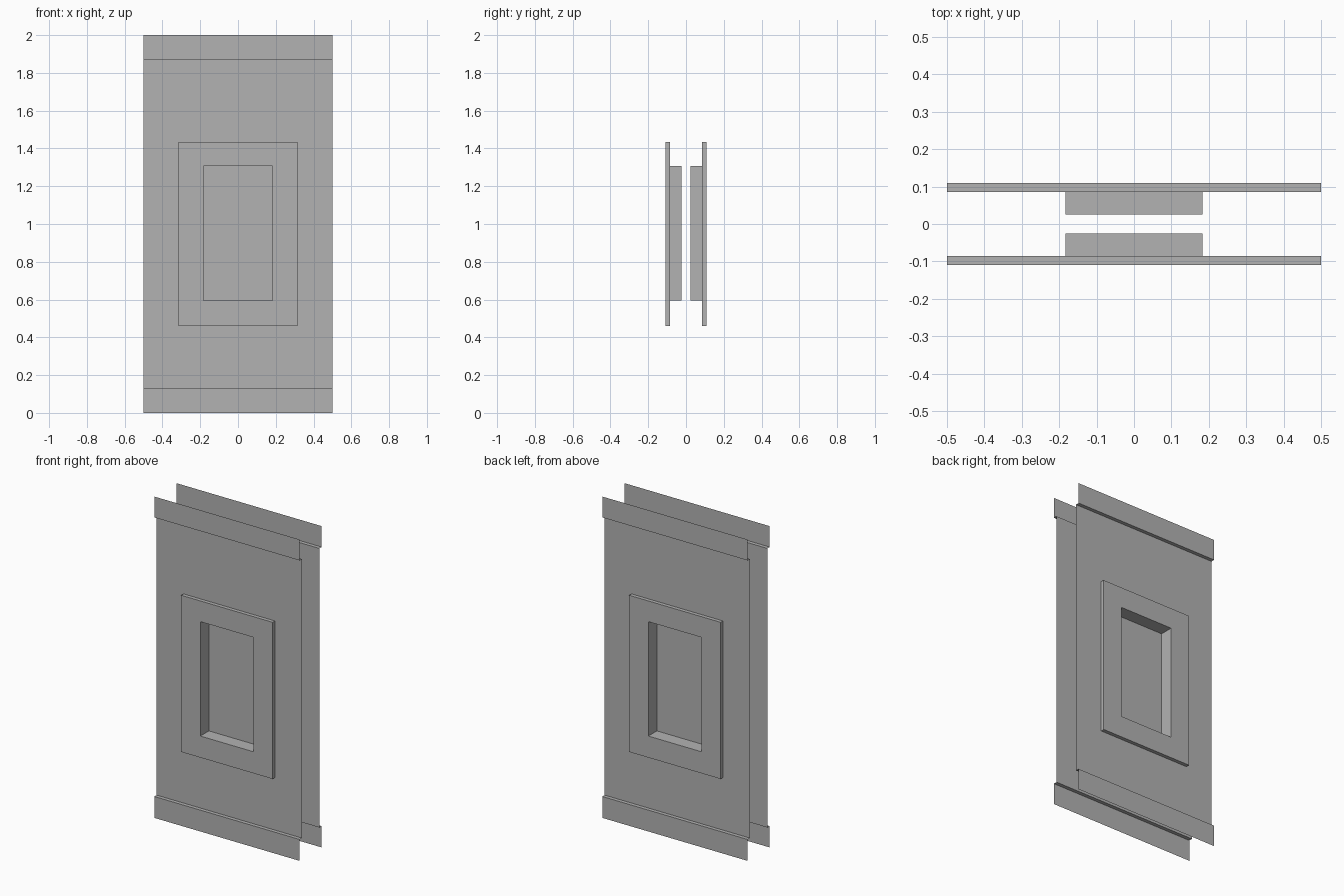
import bpy

if "Cube" in bpy.data.objects:
    bpy.data.objects.remove(bpy.data.objects["Cube"])

# Depths (front side, mirrored to the back)
WALL_Y, RAISED_Y, RECESS_Y = -0.086, -0.109, -0.025

grey = bpy.data.materials.new("wall_grey")
grey.diffuse_color = (0.45, 0.45, 0.45, 1.0)
grey.use_nodes = True
grey.node_tree.nodes["Principled BSDF"].inputs["Base Color"].default_value = grey.diffuse_color


def rect(hw, z0, z1, y):
    """Rectangle facing the front."""
    return [(-hw, y, z0), (hw, y, z0), (hw, y, z1), (-hw, y, z1)]


def make_part(name, loops, cap=False):
    """Bridge nested rectangles into a surface, optionally closing the last,
    then mirror it to the back of the wall."""
    verts = [v for loop in loops for v in loop]
    faces = []
    for n in range(len(loops) - 1):
        a, b = 4 * n, 4 * n + 4
        for i in range(4):
            j = (i + 1) % 4
            faces.append((a + i, a + j, b + j, b + i))
    if cap:
        k = 4 * (len(loops) - 1)
        faces.append((k, k + 1, k + 2, k + 3))
    return finish(name, verts, faces)


def finish(name, verts, faces):
    mesh = bpy.data.meshes.new(name)
    mesh.from_pydata(verts, [], faces)
    mesh.materials.append(grey)
    obj = bpy.data.objects.new(name, mesh)
    bpy.context.collection.objects.link(obj)
    mod = obj.modifiers.new("back_side", 'MIRROR')
    mod.use_axis = (False, True, False)
    mod.use_mirror_merge = False
    return obj


wall = (0.5, 0.133, 1.87)
outer = (0.315, 0.46, 1.435)
inner = (0.183, 0.594, 1.306)

# Wall sheet with an opening
make_part("wall_panel", [rect(*wall, WALL_Y), rect(*outer, WALL_Y)])

# Raised frame around the opening
make_part("raised_frame", [rect(*outer, WALL_Y), rect(*outer, RAISED_Y),
                           rect(*inner, RAISED_Y)])

# Sunken panel with its side walls
make_part("recessed_panel", [rect(*inner, RAISED_Y), rect(*inner, RECESS_Y)],
          cap=True)


# Raised bands along floor and ceiling, each with a ledge back to the wall
def band(name, z0, z1, ledge_z):
    verts = rect(0.5, z0, z1, RAISED_Y)
    verts += [(-0.5, WALL_Y, ledge_z), (0.5, WALL_Y, ledge_z)]
    ledge = (3, 2, 5, 4) if ledge_z == z1 else (1, 0, 4, 5)
    finish(name, verts, [(0, 1, 2, 3), ledge])


band("bottom_band", 0.0, wall[1], wall[1])
band("top_band", wall[2], 2.0, wall[2])
